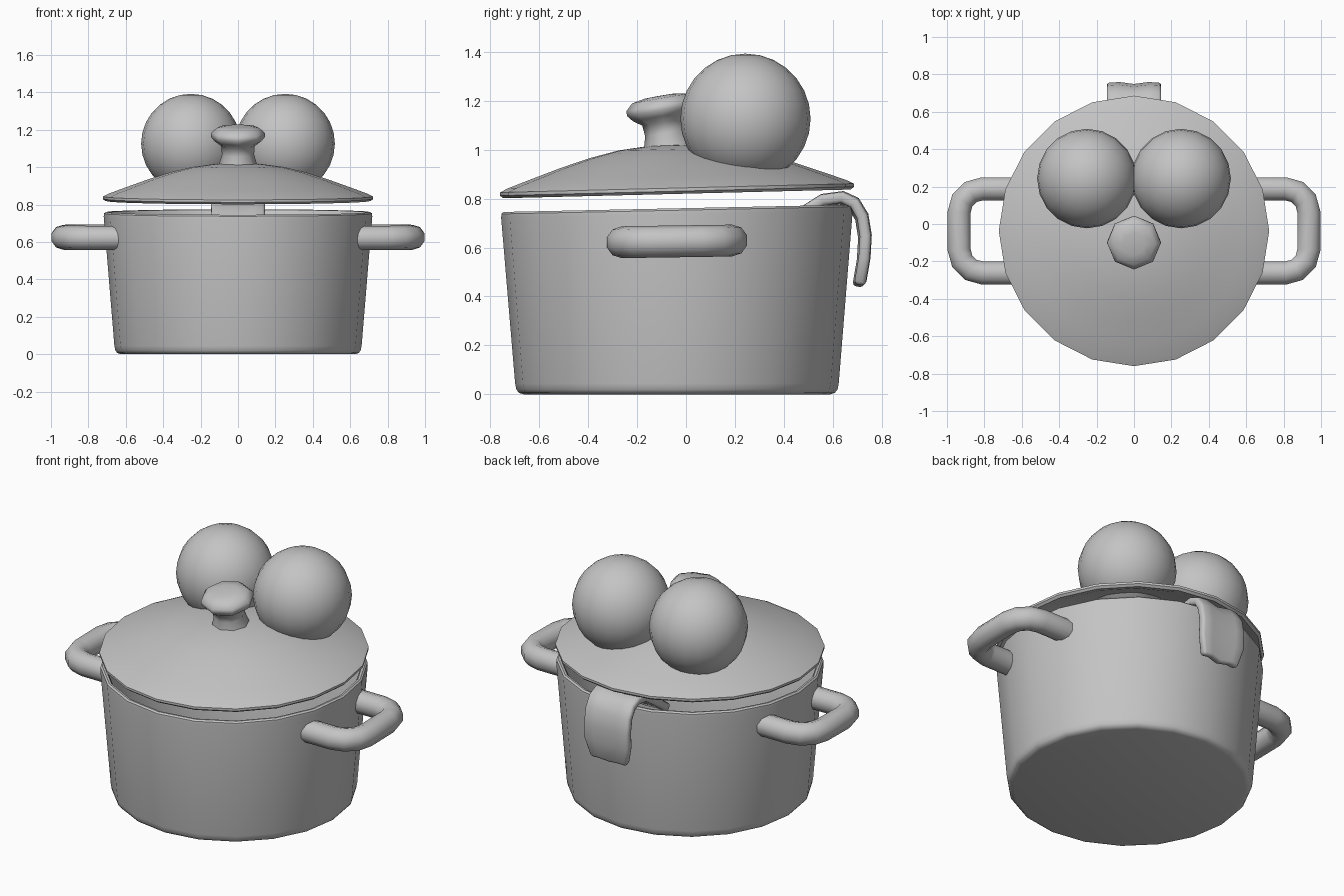
import bpy, bmesh, math
from mathutils import Matrix, Vector

if "Cube" in bpy.data.objects:
    bpy.data.objects.remove(bpy.data.objects["Cube"])

CY = -0.037  # centre line of pot and lid
grey = bpy.data.materials.new("plain grey")
grey.diffuse_color = (0.55, 0.55, 0.55, 1)
grey.use_nodes = True
grey.node_tree.nodes["Principled BSDF"].inputs["Base Color"].default_value = grey.diffuse_color


def finish(bm, name, angle=40):
    bmesh.ops.recalc_face_normals(bm, faces=bm.faces)
    mesh = bpy.data.meshes.new(name)
    bm.to_mesh(mesh)
    bm.free()
    mesh.materials.append(grey)
    mesh.shade_smooth()
    mesh.set_sharp_from_angle(angle=math.radians(angle))
    ob = bpy.data.objects.new(name, mesh)
    bpy.context.collection.objects.link(ob)
    return ob


def lathe(profile, sides):
    """Revolve (radius, z) points; radius 0 closes the shape with a fan."""
    bm = bmesh.new()
    rings = []
    for r, z in profile:
        if r == 0:
            rings.append([bm.verts.new((0, 0, z))] * sides)
        else:
            rings.append([bm.verts.new((r * math.cos(2 * math.pi * i / sides),
                                        r * math.sin(2 * math.pi * i / sides), z))
                          for i in range(sides)])
    for a, b in zip(rings, rings[1:]):
        for i in range(sides):
            j = (i + 1) % sides
            bm.faces.new(list(dict.fromkeys((a[i], a[j], b[j], b[i]))))
    return bm


# Hollow pot with a slightly sloping rim
bm = lathe([(0, 0), (0.625, 0), (0.645, 0.006), (0.656, 0.02), (0.661, 0.045),
            (0.718, 0.735), (0.717, 0.752), (0.708, 0.76), (0.695, 0.758),
            (0.685, 0.745), (0.63, 0.06), (0.60, 0.035), (0, 0.035)], 20)
for v in bm.verts:
    v.co.z += 0.021 * v.co.y * v.co.z / 0.76
    v.co.y += CY
finish(bm, "pot")

# Domed lid, raised at the back
bm = lathe([(0, 1.022), (0.12, 1.017), (0.24, 1.002), (0.36, 0.973), (0.48, 0.935),
            (0.60, 0.892), (0.69, 0.859), (0.723, 0.843), (0.723, 0.83), (0.71, 0.819),
            (0.67, 0.832), (0.58, 0.875), (0.46, 0.917), (0.34, 0.953), (0.2, 0.98),
            (0, 0.995)], 20)
for v in bm.verts:
    v.co.z += 0.025 * v.co.y
    v.co.y += CY
finish(bm, "lid")

# Knob leaning forward
bm = lathe([(0, -0.05), (0.115, -0.05), (0.10, 0.02), (0.086, 0.07), (0.09, 0.115),
            (0.125, 0.14), (0.145, 0.165), (0.143, 0.185), (0.115, 0.212),
            (0.06, 0.222), (0, 0.223)], 8)
bm.transform(Matrix.Translation((0, -0.07, 1.0)) @ Matrix.Rotation(math.radians(10), 4, 'X'))
finish(bm, "knob", 60)

# Pair of round eyes
for side, name in ((-1, "eye_left"), (1, "eye_right")):
    bm = bmesh.new()
    bmesh.ops.create_uvsphere(bm, u_segments=20, v_segments=14, radius=0.266)
    bm.transform(Matrix.Translation((side * 0.252, 0.243, 1.126)))
    finish(bm, name)


# Looped side handles: a round section swept along a rounded U
def handle(side, name):
    half, rad, c = 0.225, 0.065, 0.125
    path = [Vector((0.64, half, 0))]
    for k in range(4):
        a = math.pi / 2 * (1 - k / 3)
        path.append(Vector((0.935 - c + c * math.cos(a), half - c + c * math.sin(a), 0)))
    path += [Vector((p.x, -p.y, 0)) for p in reversed(path)]
    bm = bmesh.new()
    rings = []
    for i, p in enumerate(path):
        t = (path[min(i + 1, len(path) - 1)] - path[max(i - 1, 0)]).normalized()
        n = Vector((-t.y, t.x, 0))
        rings.append([bm.verts.new(p + n * rad * math.cos(a) + Vector((0, 0, rad * math.sin(a))))
                      for a in (2 * math.pi * (s + 0.5) / 10 for s in range(10))])
    for a, b in zip(rings, rings[1:]):
        for s in range(10):
            bm.faces.new((a[s], a[(s + 1) % 10], b[(s + 1) % 10], b[s]))
    bm.faces.new(rings[0])
    bm.faces.new(rings[-1])
    for v in bm.verts:
        v.co = (side * v.co.x, v.co.y + CY, v.co.z + 0.625 + 0.015 * v.co.y)
    finish(bm, name, 50)


handle(-1, "handle_left")
handle(1, "handle_right")

# Tongue hanging over the back rim, with a shallow groove down the middle
path = [(0.36, 0.66), (0.49, 0.752), (0.56, 0.797), (0.64, 0.808), (0.69, 0.785),
        (0.723, 0.73), (0.736, 0.65), (0.731, 0.56), (0.712, 0.45)]
bm = bmesh.new()
rows = []
for i, (y, z) in enumerate(path):
    w = 0.115 if i == len(path) - 1 else 0.145
    rows.append([bm.verts.new((w * f, y - dip, z - dip))
                 for f, dip in ((-1, 0.004), (-0.55, 0), (0, 0.01), (0.55, 0), (1, 0.004))])
for a, b in zip(rows, rows[1:]):
    for i in range(4):
        bm.faces.new((a[i], a[i + 1], b[i + 1], b[i]))
tongue = finish(bm, "tongue", 50)
mod = tongue.modifiers.new("thickness", 'SOLIDIFY')
mod.thickness, mod.offset = 0.046, 0
mod = tongue.modifiers.new("rounding", 'BEVEL')
mod.width, mod.segments = 0.015, 2
mod.limit_method, mod.angle_limit = 'ANGLE', math.radians(50)
